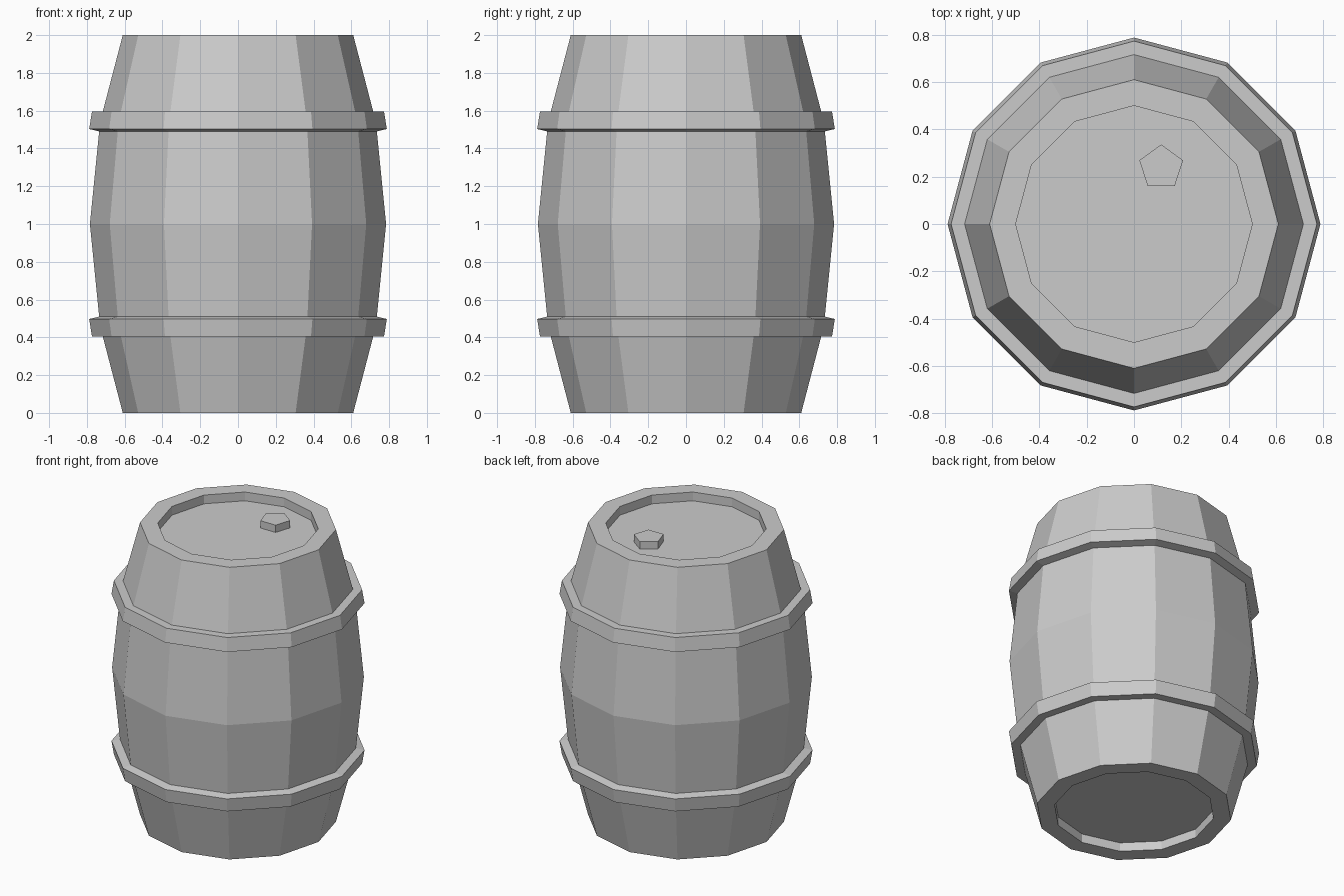
import bpy, bmesh
from math import sin, cos, pi

if "Cube" in bpy.data.objects:
    bpy.data.objects.remove(bpy.data.objects["Cube"])

SIDES = 12


def lathe(name, profile):
    """Spin a (radius, height) profile round z; radius 0 makes a pole."""
    bm = bmesh.new()
    rings = []
    for r, z in profile:
        n = SIDES if r > 0 else 1
        rings.append([bm.verts.new((r * cos(2 * pi * i / SIDES), r * sin(2 * pi * i / SIDES), z))
                      for i in range(n)])
    for a, b in zip(rings, rings[1:]):
        for i in range(SIDES):
            j = (i + 1) % SIDES
            quad = [a[i % len(a)], a[j % len(a)], b[j % len(b)], b[i % len(b)]]
            bm.faces.new(list(dict.fromkeys(quad)))
    mesh = bpy.data.meshes.new(name)
    bm.to_mesh(mesh)
    bm.free()
    obj = bpy.data.objects.new(name, mesh)
    bpy.context.collection.objects.link(obj)
    return obj


def flip(profile):
    """Mirror a profile about mid height, keeping bottom-to-top order."""
    return [(r, 2 - z) for r, z in reversed(profile)]


# Barrel body: recessed ends, thick rims and bulging staves
lower = [(0, 0.06), (0.5, 0.06), (0.5, 0), (0.61, 0), (0.716, 0.405), (0.735, 0.51)]
lathe("barrel_body", lower + [(0.784, 1.0)] + flip(lower))

# Metal hoops
hoop = [(0.716, 0.405), (0.773, 0.405), (0.788, 0.497), (0.735, 0.51)]
lathe("lower_hoop", hoop)
lathe("upper_hoop", flip(hoop))

# Bung on the lid, one corner pointing to the back
bpy.ops.mesh.primitive_cylinder_add(vertices=5, radius=0.097, depth=0.05,
                                    location=(0.115, 0.239, 1.965))
bpy.context.object.name = "bung"
